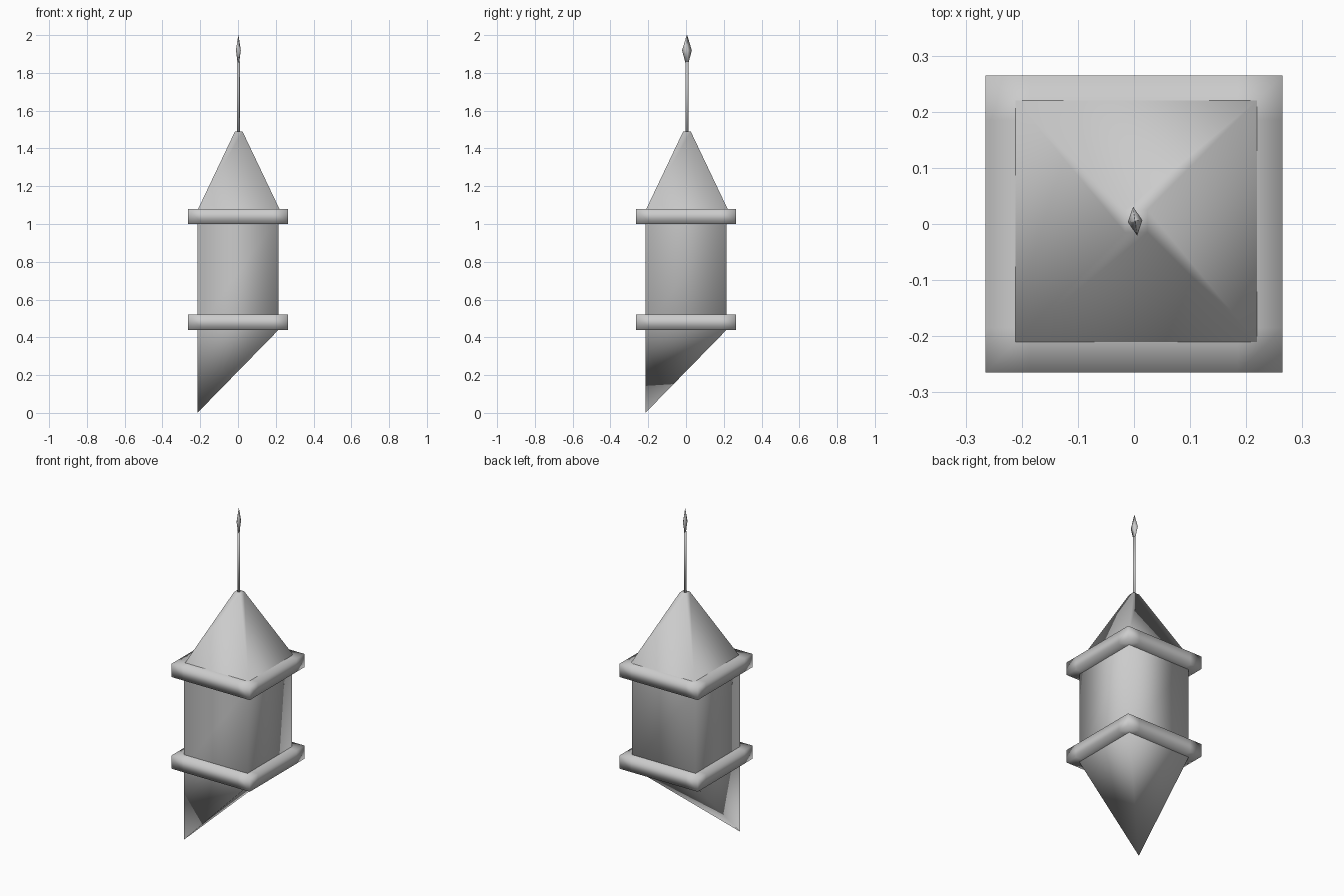
import bpy
import bmesh
from math import radians
from mathutils import Matrix, Vector

if "Cube" in bpy.data.objects:
    bpy.data.objects.remove(bpy.data.objects["Cube"], do_unlink=True)

stone = bpy.data.materials.new("stone_grey")
stone.use_nodes = True
GREY = (0.6, 0.6, 0.6, 1)
stone.diffuse_color = GREY
stone.node_tree.nodes["Principled BSDF"].inputs["Base Color"].default_value = GREY

HALF = 0.215       # half width of the shaft
RING = 0.265       # half width of the ledges


def finish(name, bm):
    """Turn a bmesh into a smooth shaded stone object."""
    bmesh.ops.recalc_face_normals(bm, faces=bm.faces)
    for face in bm.faces:
        face.smooth = True
    mesh = bpy.data.meshes.new(name)
    bm.to_mesh(mesh)
    bm.free()
    mesh.materials.append(stone)
    obj = bpy.data.objects.new(name, mesh)
    bpy.context.collection.objects.link(obj)
    return obj


def square(bm, half, z):
    corners = [(-1, -1), (1, -1), (1, 1), (-1, 1)]
    return [bm.verts.new((x * half, y * half, z)) for x, y in corners]


def bridge(bm, low, high):
    for i in range(4):
        j = (i + 1) % 4
        bm.faces.new((low[i], low[j], high[j], high[i]))


# Square shaft, running down to a point under its front right corner
bm = bmesh.new()
top, bottom = square(bm, HALF, 1.04), square(bm, HALF, 0.44)
bridge(bm, bottom, top)
tip = bm.verts.new((-HALF, -HALF, 0))
for i in range(4):
    bm.faces.new((tip, bottom[(i + 1) % 4], bottom[i]))
finish("shaft_and_corbel", bm)

# Two overhanging ledges, with edge loops that keep the sides straight
for name, z in (("lower_ledge", 0.48), ("upper_ledge", 1.04)):
    bm = bmesh.new()
    size = Matrix.Diagonal((2 * RING, 2 * RING, 0.08, 1))
    bmesh.ops.create_cube(bm, size=1, matrix=Matrix.Translation((0, 0, z)) @ size)
    for axis in (Vector((1, 0, 0)), Vector((0, 1, 0))):
        for side in (-1, 1):
            bmesh.ops.bisect_plane(bm, geom=bm.verts[:] + bm.edges[:] + bm.faces[:],
                                   plane_co=axis * side * 0.185, plane_no=axis)
    finish(name, bm)

# Steep roof with a small flat top
bm = bmesh.new()
eaves, peak = square(bm, HALF, 1.08), square(bm, 0.02, 1.49)
bridge(bm, eaves, peak)
bm.faces.new(peak)
roof = finish("roof", bm)
roof.location = (0.004, 0.005, 0)

# Thin pole
bm = bmesh.new()
bmesh.ops.create_cone(bm, cap_ends=True, segments=8, radius1=0.008, radius2=0.008,
                      depth=0.38, matrix=Matrix.Translation((0, 0, 1.67)))
pole = finish("pole", bm)
pole.location = (0.002, 0.005, 0)

# Flattened diamond spearhead
bm = bmesh.new()
neck, belly, point = [
    [bm.verts.new((x * s * 0.013, y * s * 0.026, z)) for x, y in ((-1, 0), (0, -1), (1, 0), (0, 1))]
    for s, z in ((0.3, 1.85), (1, 1.92), (0.05, 2.0))]
bridge(bm, neck, belly)
bridge(bm, belly, point)
bm.faces.new(neck)
bm.faces.new(point)
spearhead = finish("spearhead", bm)
spearhead.location = (0.002, 0.005, 0)
spearhead.rotation_euler.z = radians(8)
